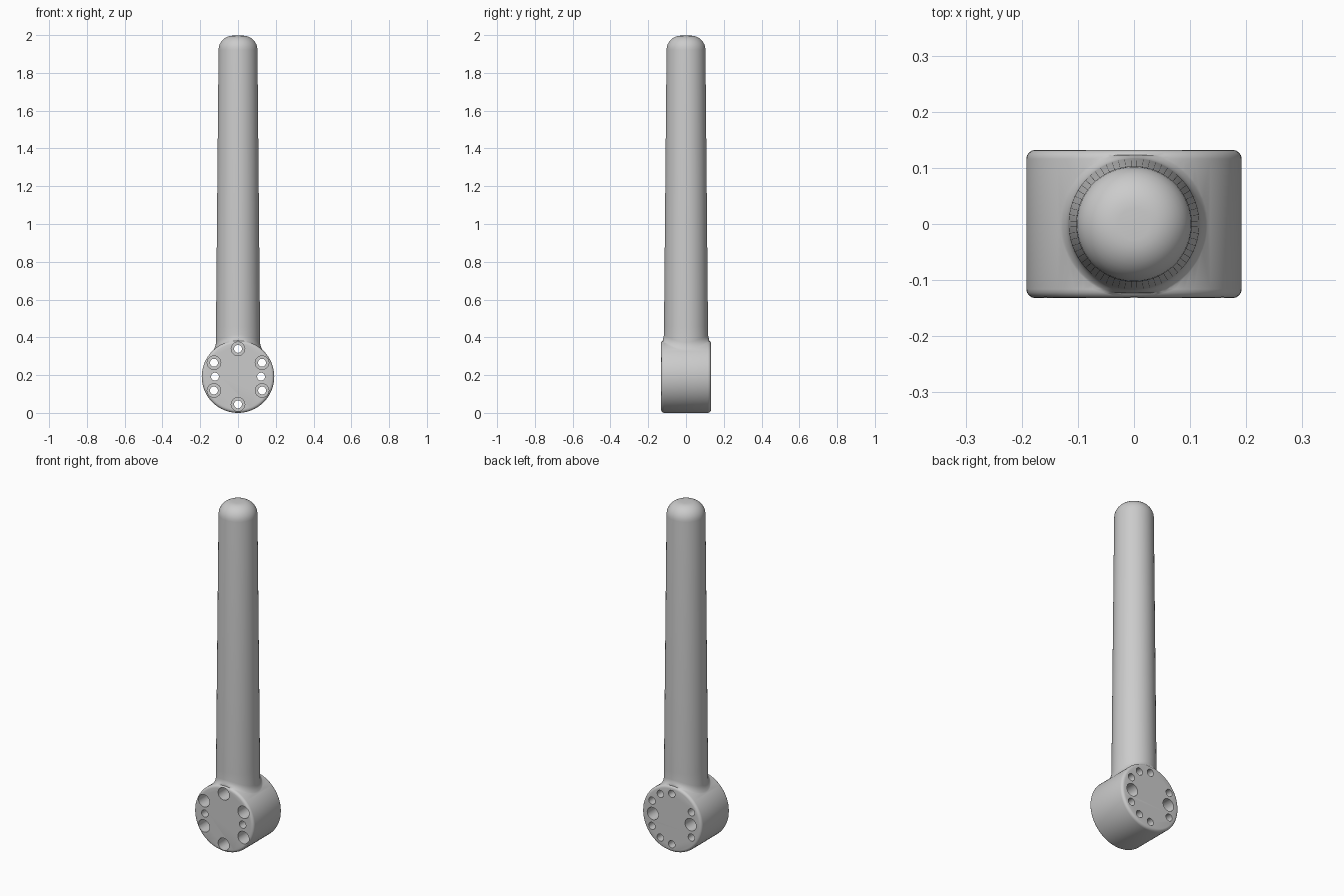
import bpy, bmesh, math
from mathutils import Matrix

if "Cube" in bpy.data.objects:
    bpy.data.objects.remove(bpy.data.objects["Cube"])

HUB_Z, HUB_R, HUB_HALF = 0.195, 0.192, 0.132
N = 64

grey = bpy.data.materials.new("warm_grey")
grey.diffuse_color = (0.6, 0.6, 0.6, 1)
grey.use_nodes = True
grey.node_tree.nodes["Principled BSDF"].inputs["Base Color"].default_value = grey.diffuse_color


def loft(name, rings):
    """Skin a list of closed rings and cap both ends."""
    bm = bmesh.new()
    loops = [[bm.verts.new(p) for p in ring] for ring in rings]
    for a, b in zip(loops, loops[1:]):
        n = len(a)
        for i in range(n):
            j = (i + 1) % n
            bm.faces.new((a[i], a[j], b[j], b[i]))
    bm.faces.new(loops[0][::-1])
    bm.faces.new(loops[-1])
    bmesh.ops.recalc_face_normals(bm, faces=bm.faces)
    me = bpy.data.meshes.new(name)
    bm.to_mesh(me)
    bm.free()
    me.materials.append(grey)
    ob = bpy.data.objects.new(name, me)
    bpy.context.collection.objects.link(ob)
    return ob


def circle(r, at, n=N):
    """Ring in the xz plane when at = (x, y, z)."""
    x, y, z = at
    return [(x + r * math.cos(2 * math.pi * i / n), y, z + r * math.sin(2 * math.pi * i / n))
            for i in range(n)]


def combine(ob, other, operation):
    mod = ob.modifiers.new("combine", 'BOOLEAN')
    mod.operation = operation
    mod.solver = 'EXACT'
    mod.object = other
    bpy.context.view_layer.objects.active = ob
    bpy.ops.object.modifier_apply(modifier=mod.name)
    bpy.data.objects.remove(other, do_unlink=True)


# Hub: short cylinder along y with rounded rims
rim = 0.016
arc = [(HUB_R - rim + rim * math.sin(a), HUB_HALF - rim + rim * math.cos(a))
       for a in [math.pi / 2 * k / 4 for k in range(5)]]
profile = [(r, -y) for r, y in arc] + [(r, y) for r, y in reversed(arc)]
hub = loft("lever_arm", [circle(r, (0, y, HUB_Z)) for r, y in profile])


# Shaft: flared foot following the hub, slight taper, rounded tip
def foot_ring(r, lift):
    ring = []
    for i in range(N):
        t = 2 * math.pi * (i + 0.5) / N
        x, y = r * math.cos(t), r * math.sin(t)
        y = max(-0.123, min(0.123, y))
        ring.append((x, y, HUB_Z + math.sqrt(HUB_R ** 2 - x * x) + lift))
    return ring


def flat_ring(r, z):
    return [(r * math.cos(2 * math.pi * (i + 0.5) / N), r * math.sin(2 * math.pi * (i + 0.5) / N), z)
            for i in range(N)]


foot_r, tip_r, flare, tip_fillet = 0.117, 0.103, 0.025, 0.075
rings = [flat_ring(0.09, 0.22)]
for k in range(6):
    a = math.pi / 2 * k / 5
    rings.append(foot_ring(foot_r + flare * (1 - math.sin(a)), -0.004 + 0.034 * (1 - math.cos(a))))
rings.append(flat_ring(0.1165, 0.46))
for k in range(9):
    a = math.pi / 2 * k / 8
    rings.append(flat_ring(tip_r - tip_fillet * (1 - math.cos(a)),
                           2 - tip_fillet * (1 - math.sin(a))))
shaft = loft("shaft", rings)
combine(hub, shaft, 'UNION')


# Bolt holes: stepped bores through the hub, plus two blind ones at the back
def bore(x, z, steps):
    """steps: (radius, y) pairs from front to back."""
    cutter = loft("cutter", [circle(r, (x, y, HUB_Z + z), 24) for r, y in steps])
    combine(hub, cutter, 'DIFFERENCE')


SMALL, WIDE, SHOULDER, OUT = 0.021, 0.036, 0.03, 0.2
ring_r = 0.147
for deg in (30, 90, 150, 210, 270, 330):
    a = math.radians(deg)
    bore(ring_r * math.cos(a), ring_r * math.sin(a),
         [(WIDE, -OUT), (WIDE, -SHOULDER), (SMALL, -SHOULDER), (SMALL, OUT)])
for x in (-0.122, 0.122):
    bore(x, 0, [(SMALL, -OUT), (SMALL, SHOULDER), (WIDE, SHOULDER), (WIDE, OUT)])
for deg in (60, -60):
    a = math.radians(deg)
    bore(ring_r * math.cos(a), ring_r * math.sin(a), [(SMALL, 0.04), (SMALL, OUT)])

# Smooth curved surfaces, crisp hole edges
bpy.ops.object.select_all(action='DESELECT')
hub.select_set(True)
bpy.context.view_layer.objects.active = hub
bpy.ops.object.shade_smooth_by_angle(angle=math.radians(35))

# Rest the part on the ground
low = min(v.co.z for v in hub.data.vertices)
hub.data.transform(Matrix.Translation((0, 0, -low)))
